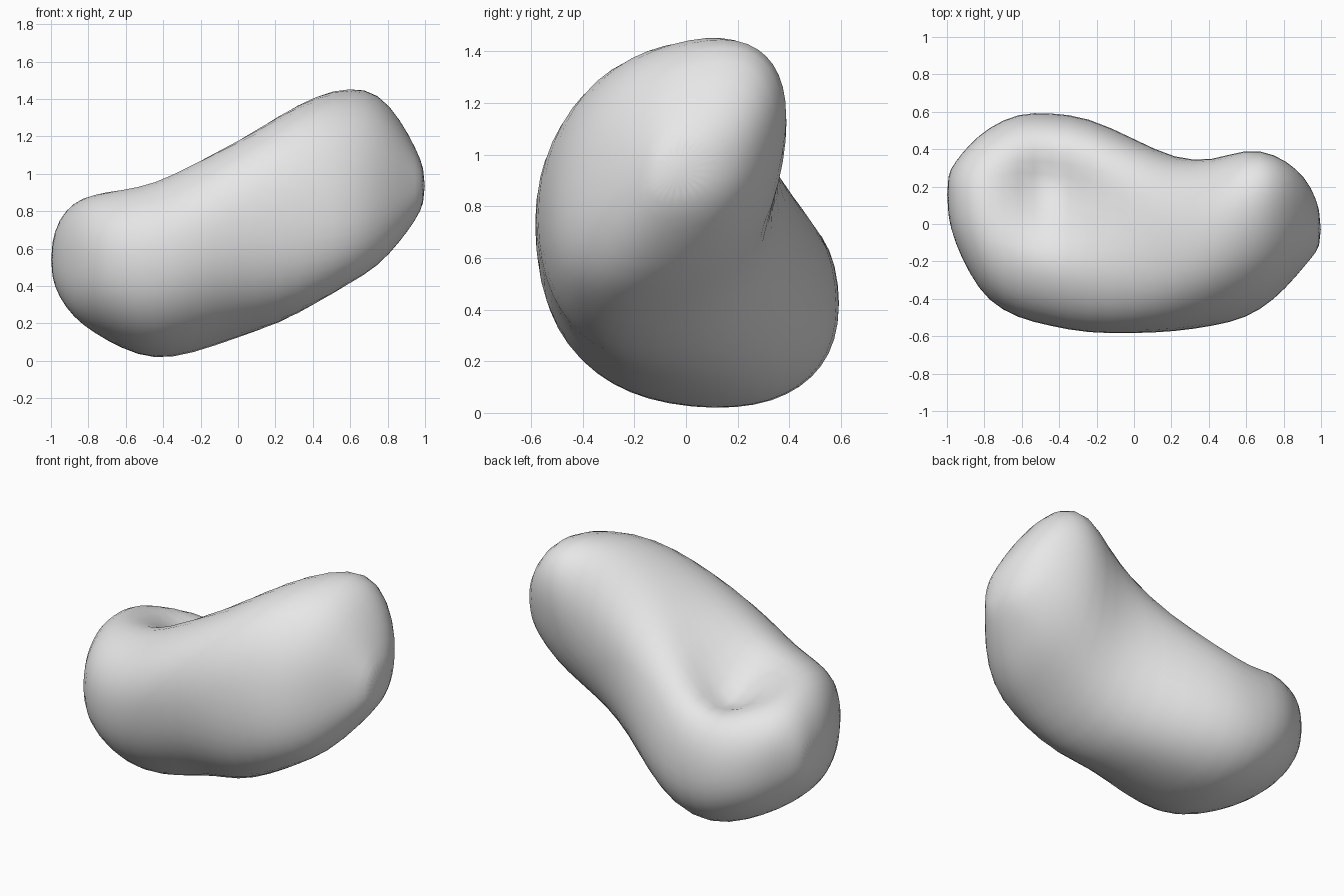
import bpy
import bmesh
from math import sin, cos, pi, exp, copysign

default_cube = bpy.data.objects.get("Cube")
if default_cube:
    bpy.data.objects.remove(default_cube, do_unlink=True)

SEGMENTS = 24
BOXINESS = 0.88

# Cross-sections along x: x, y front, y back, z bottom, z top, lean
SECTIONS = [
    (-1, .06, .26, .46, .62, 0),
    (-.96, -.1, .33, .34, .76, 0),
    (-.88, -.27, .43, .23, .85, 0),
    (-.78, -.42, .52, .15, .9, -.1),
    (-.62, -.51, .6, .06, .94, -.1),
    (-.45, -.55, .6, 0, .97, -.15),
    (-.25, -.59, .58, .03, 1.06, -.2),
    (0, -.59, .46, .12, 1.18, -.2),
    (.22, -.58, .35, .19, 1.32, 0),
    (.42, -.55, .34, .3, 1.43, .2),
    (.6, -.51, .41, .41, 1.47, .35),
    (.75, -.41, .38, .5, 1.44, .4),
    (.87, -.28, .3, .64, 1.29, .4),
    (.95, -.18, .2, .75, 1.14, .3),
    (1, -.12, .06, .85, 1.02, .2),
]


def soften(value):
    """Square off a sine or cosine slightly for a fuller cross-section."""
    return copysign(abs(value) ** BOXINESS, value)


def dimple(x, y):
    """Depth of the hollow pressed into the top of the low lobe."""
    distance_squared = (x + .43) ** 2 + (y - .18) ** 2
    return .3 * exp(-distance_squared / .036)


def make_ring(mesh, x, front, back, bottom, top, lean):
    ring = []
    for step in range(SEGMENTS):
        angle = 2 * pi * step / SEGMENTS
        y = (front + back) / 2 + (back - front) / 2 * soften(cos(angle))
        height = soften(sin(angle + lean))
        z = (bottom + top) / 2 + (top - bottom) / 2 * height
        if height > 0:
            z -= dimple(x, y) * min(1, height * 2)
        ring.append(mesh.verts.new((x, y, z)))
    return ring


# Lofted body with closed ends
mesh = bmesh.new()
rings = [make_ring(mesh, *section) for section in SECTIONS]
for ring, following in zip(rings, rings[1:]):
    for i in range(SEGMENTS):
        j = (i + 1) % SEGMENTS
        mesh.faces.new((ring[i], ring[j], following[j], following[i]))
mesh.faces.new(rings[0])
mesh.faces.new(rings[-1])
bmesh.ops.recalc_face_normals(mesh, faces=mesh.faces)

body_mesh = bpy.data.meshes.new("bean_body")
mesh.to_mesh(body_mesh)
mesh.free()
body = bpy.data.objects.new("bean_body", body_mesh)
bpy.context.collection.objects.link(body)

# Soft rounded surface
rounding = body.modifiers.new("rounding", "SUBSURF")
rounding.levels = rounding.render_levels = 1
for face in body_mesh.polygons:
    face.use_smooth = True

# Plain grey colour
grey = bpy.data.materials.new("light_grey")
grey.use_nodes = True
colour = (.8, .8, .8, 1)
grey.diffuse_color = colour
grey.node_tree.nodes["Principled BSDF"].inputs["Base Color"].default_value = colour
body_mesh.materials.append(grey)
